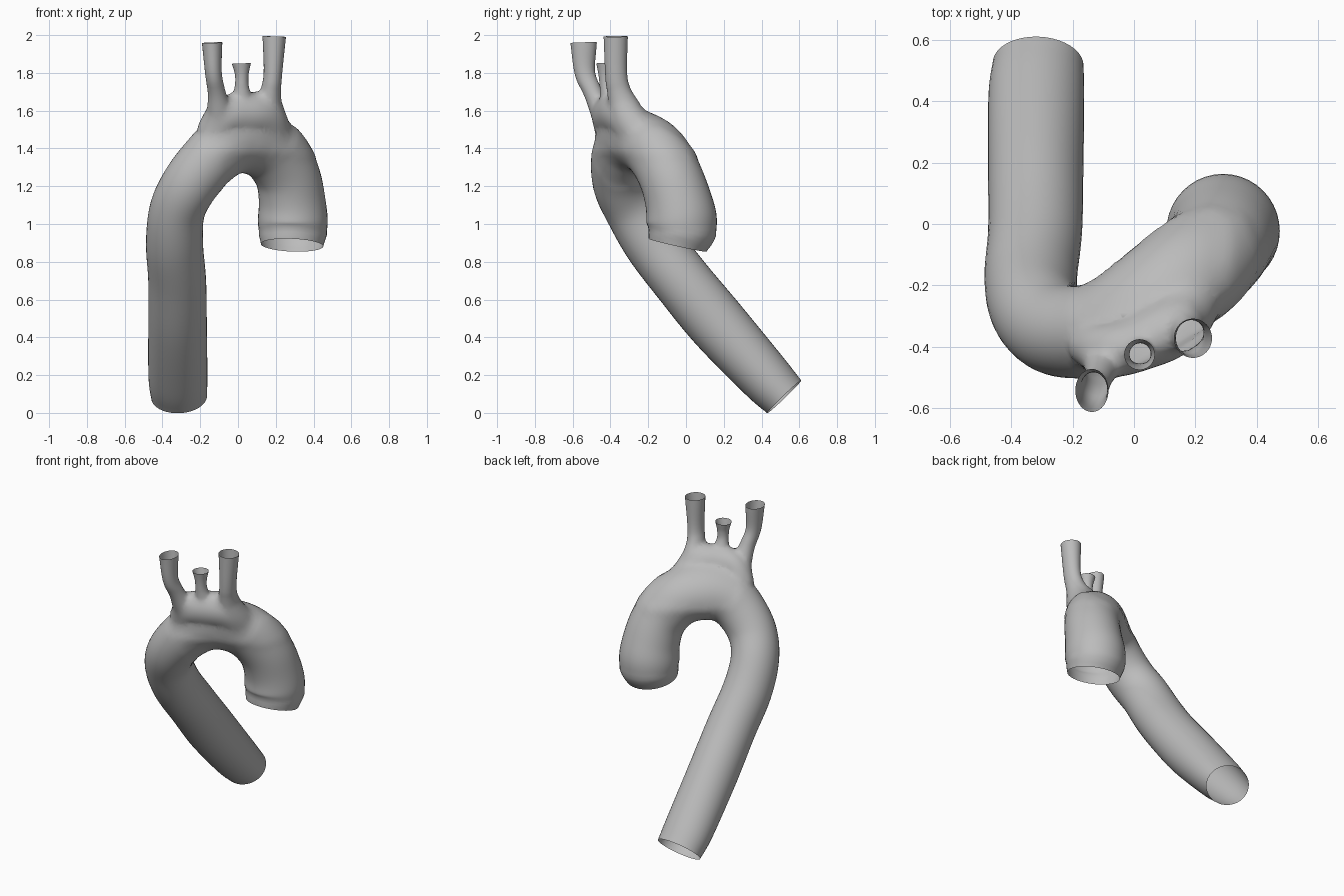
import bpy, bmesh, math
from mathutils import Vector

cube = bpy.data.objects.get("Cube")
if cube:
    bpy.data.objects.remove(cube, do_unlink=True)

SIDES = 40

grey = bpy.data.materials.new("plain grey")
grey.use_nodes = True
grey.diffuse_color = (0.5, 0.5, 0.5, 1)
grey.node_tree.nodes["Principled BSDF"].inputs["Base Color"].default_value = (0.5, 0.5, 0.5, 1)


def spline(stations, steps):
    """Smooth Catmull-Rom samples through (x, y, z, width, depth) stations."""
    first = [2 * a - b for a, b in zip(stations[0], stations[1])]
    last = [2 * a - b for a, b in zip(stations[-1], stations[-2])]
    pts = [first, *stations, last]
    out = []
    for i in range(1, len(pts) - 2):
        for k in range(steps):
            t = k / steps
            out.append([0.5 * (2 * b + (c - a) * t + (2 * a - 5 * b + 4 * c - d) * t ** 2
                               + (3 * b - a - 3 * c + d) * t ** 3)
                        for a, b, c, d in zip(*pts[i - 1:i + 3])])
    return out + [list(stations[-1])]


def tube(name, stations, normal, steps):
    """Capped oval tube swept along the stations."""
    rows = spline(stations, steps)
    centres = [Vector(r[:3]) for r in rows]
    bm = bmesh.new()
    rings = []
    for i, row in enumerate(rows):
        t = (centres[min(i + 1, len(rows) - 1)] - centres[max(i - 1, 0)]).normalized()
        v = (normal - normal.dot(t) * t).normalized()
        u = t.cross(v)
        angles = [2 * math.pi * k / SIDES for k in range(SIDES)]
        rings.append([bm.verts.new(centres[i] + u * row[3] * math.cos(a) + v * row[4] * math.sin(a))
                      for a in angles])
    for low, high in zip(rings, rings[1:]):
        for k in range(SIDES):
            n = (k + 1) % SIDES
            bm.faces.new((low[k], low[n], high[n], high[k]))
    bm.faces.new(rings[0])
    bm.faces.new(rings[-1])
    bmesh.ops.recalc_face_normals(bm, faces=bm.faces)
    mesh = bpy.data.meshes.new(name)
    bm.to_mesh(mesh)
    bm.free()
    mesh.materials.append(grey)
    obj = bpy.data.objects.new(name, mesh)
    bpy.context.collection.objects.link(obj)
    return obj


def relax(bm, verts, rounds):
    for _ in range(rounds):
        bmesh.ops.smooth_vert(bm, verts=verts, factor=0.5,
                              use_axis_x=True, use_axis_y=True, use_axis_z=True)


# Main hooked vessel, from the long lower end over the arch to the short end
vessel = tube("arched_vessel", [
    (-.312, .52, .085, .148, .125),
    (-.318, .415, .195, .156, .14),
    (-.32, .17, .468, .155, .157),
    (-.322, -.022, .70, .153, .155),
    (-.336, -.173, .898, .151, .155),
    (-.322, -.275, 1.07, .147, .152),
    (-.258, -.34, 1.205, .15, .15),
    (-.158, -.35, 1.33, .158, .15),
    (-.055, -.318, 1.415, .178, .153),
    (.06, -.25, 1.437, .187, .16),
    (.175, -.163, 1.39, .182, .17),
    (.258, -.09, 1.27, .176, .172),
    (.286, -.042, 1.13, .18, .18),
    (.29, -.022, 1.0, .19, .193),
    (.286, -.044, .888, .165, .157),
], Vector((0, .76, .65)), 7)

# Raised ridge under the branches, and three branch vessels with flared roots
back = Vector((0, 1, 0))
branches = [
    tube("branch_ridge", [
        (-.16, -.37, 1.41, .08, .08), (-.08, -.41, 1.56, .105, .09),
        (.02, -.385, 1.583, .11, .095), (.14, -.32, 1.567, .115, .105),
        (.215, -.19, 1.40, .08, .09)], back, 8),
    tube("right_branch", [
        (-.09, -.40, 1.48, .06, .06), (-.10, -.45, 1.60, .065, .06),
        (-.112, -.49, 1.69, .048, .05), (-.13, -.535, 1.80, .044, .054),
        (-.137, -.542, 1.96, .054, .07)], back, 6),
    tube("middle_branch", [
        (.03, -.36, 1.54, .06, .06), (.022, -.40, 1.65, .058, .053),
        (.02, -.42, 1.73, .037, .037), (.02, -.425, 1.79, .036, .038),
        (.018, -.425, 1.85, .05, .05)], back, 6),
    tube("left_branch", [
        (.14, -.28, 1.48, .07, .07), (.16, -.32, 1.6, .075, .085),
        (.173, -.355, 1.70, .055, .064), (.185, -.37, 1.8, .049, .058),
        (.192, -.372, 1.993, .062, .064)], back, 6),
]

# Join the branches into the arch
bpy.context.view_layer.objects.active = vessel
for branch in branches:
    mod = vessel.modifiers.new("join", 'BOOLEAN')
    mod.operation = 'UNION'
    mod.solver = 'EXACT'
    mod.object = branch
    bpy.ops.object.modifier_apply(modifier=mod.name)
    bpy.data.objects.remove(branch, do_unlink=True)

# Open the five ends, then soften the junctions and the inner bend
bm = bmesh.new()
bm.from_mesh(vessel.data)
caps = [f for f in bm.faces if len(f.verts) >= SIDES - 4]
bmesh.ops.delete(bm, geom=caps, context='FACES_ONLY')
bmesh.ops.remove_doubles(bm, verts=bm.verts, dist=0.003)
relax(bm, [v for v in bm.verts if 1.4 < v.co.z < 1.73 and -.2 < v.co.x < .3], 10)
relax(bm, [v for v in bm.verts if .95 < v.co.z < 1.36 and v.co.x > -.08], 8)
for f in bm.faces:
    f.smooth = True
bm.to_mesh(vessel.data)
bm.free()
